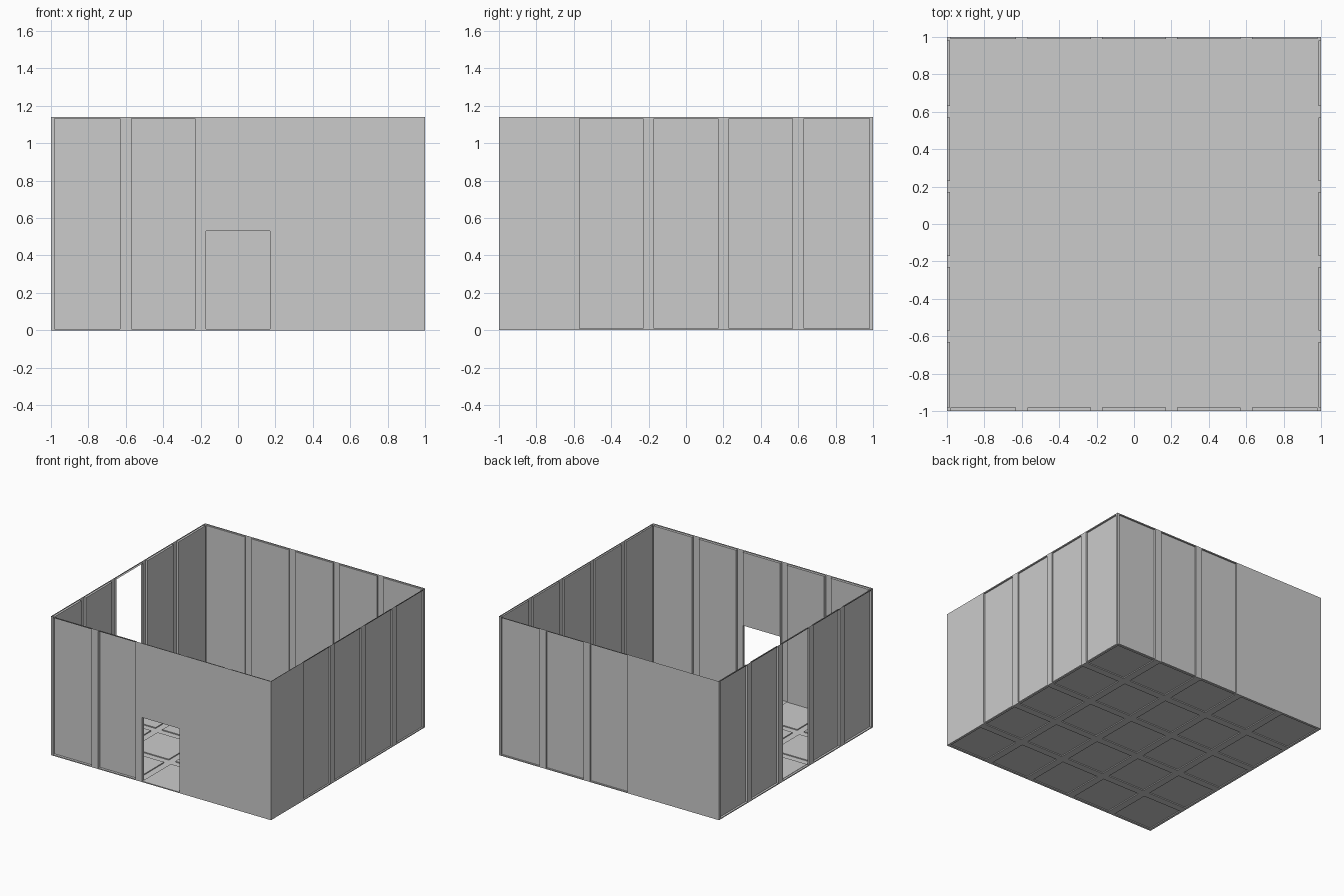
import bpy, bmesh
from mathutils import Matrix, Vector
from math import pi

if "Cube" in bpy.data.objects:
    bpy.data.objects.remove(bpy.data.objects["Cube"])

H = 1.14
# panel edges along a 2-unit side: five panels divided by four narrow strips
U = [-1, -.98, -.63, -.57, -.23, -.17, .17, .23, .57, .63, .98, 1]


def finish(bm, name):
    me = bpy.data.meshes.new(name)
    bm.to_mesh(me)
    bm.free()
    ob = bpy.data.objects.new(name, me)
    bpy.context.collection.objects.link(ob)
    return ob


def panelled_sheet(name, us, vs, mat, depth, is_panel, hole=None):
    """Flat sheet in local u/v; panel cells are pressed in along local w."""
    bm = bmesh.new()
    grid = [[bm.verts.new((u, v, 0)) for v in vs] for u in us]
    panels, holes = [], []
    for i in range(len(us) - 1):
        for j in range(len(vs) - 1):
            f = bm.faces.new((grid[i][j], grid[i + 1][j],
                              grid[i + 1][j + 1], grid[i][j + 1]))
            if hole and hole(i, j):
                holes.append(f)
            if is_panel(i, j):
                panels.append(f)
    # press in panels, keeping the side returns
    r = bmesh.ops.extrude_face_region(bm, geom=panels)
    moved = [g for g in r['geom'] if isinstance(g, bmesh.types.BMVert)]
    newf = [g for g in r['geom'] if isinstance(g, bmesh.types.BMFace)]
    bmesh.ops.delete(bm, geom=[f for f in panels if f.is_valid], context='FACES')
    bmesh.ops.translate(bm, verts=moved, vec=(0, 0, -depth))
    # cut the openings out of the pressed panels
    if hole:
        ucut = [f for f in newf if f.is_valid and
                hole(sum(u < f.calc_center_median().x for u in us) - 1,
                     sum(v < f.calc_center_median().y for v in vs) - 1)]
        bmesh.ops.delete(bm, geom=ucut, context='FACES')
    bm.transform(mat)
    return finish(bm, name)


def side(angle):
    """Local u/v/w to a wall: u across, v up, w outward (front wall at angle 0)."""
    return (Matrix.Rotation(angle, 4, 'Z') @ Matrix.Translation((0, -1, 0))
            @ Matrix.Rotation(pi / 2, 4, 'X'))


def plate(name, mat, u0, u1, v0, v1):
    """Flat cover flush with the outside of the strips."""
    bm = bmesh.new()
    bm.faces.new([bm.verts.new(p) for p in
                  ((u0, v0, 0), (u1, v0, 0), (u1, v1, 0), (u0, v1, 0))])
    bm.transform(mat)
    return finish(bm, name)


odd = lambda i: i % 2 == 1
DOOR = .53
front, right, back, left = (side(k * pi / 2) for k in range(4))

# walls
V = [0, .008, H - .008, H]
wall = lambda i, j: odd(i) and j == 1
panelled_sheet("front_wall", U, [0, .008, DOOR, H - .008, H], front, .02,
               lambda i, j: odd(i) and j in (1, 2), lambda i, j: i == 5 and j == 1)
panelled_sheet("right_wall", U, V, right, .013, wall)
panelled_sheet("back_wall", U, V, back, .012, wall)
panelled_sheet("left_wall", U, V, left, .017, wall, lambda i, j: i == 5 and j == 1)

# flush outer covers
plate("front_cover", front, .17, 1, 0, H)
plate("front_door_header", front, -.23, .17, DOOR, H)
plate("right_cover", right, -1, -.57, 0, H)
plate("back_cover", back, .17, 1, 0, H)

# floor: raised tiles with shallow grooves between them
panelled_sheet("floor", U, U, Matrix.Rotation(pi, 4, 'X'), .008,
               lambda i, j: odd(i) and odd(j))
